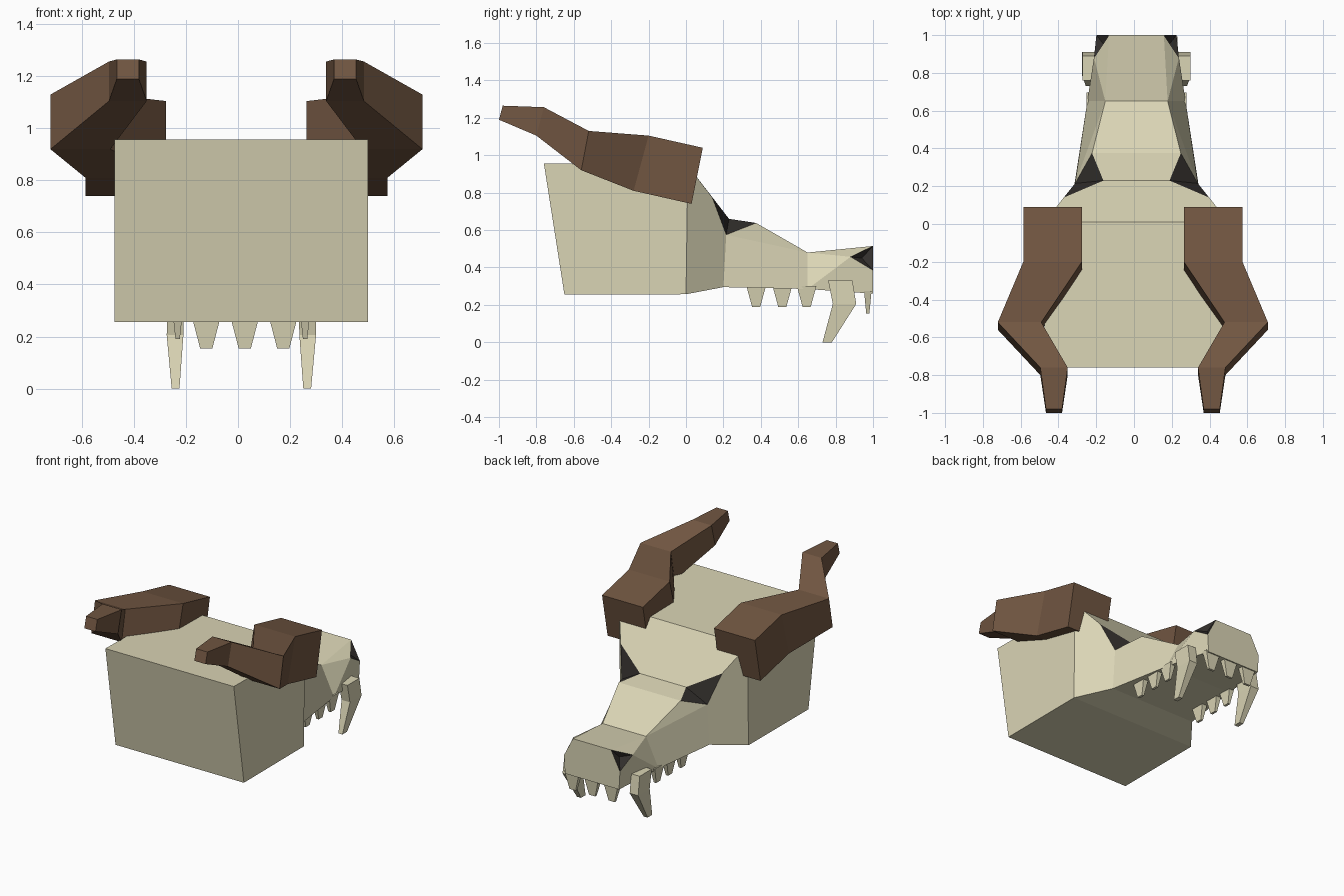
import bpy, bmesh

if "Cube" in bpy.data.objects:
    bpy.data.objects.remove(bpy.data.objects["Cube"])

def material(name, rgb):
    m = bpy.data.materials.new(name)
    m.diffuse_color = (*rgb, 1)
    m.use_nodes = True
    m.node_tree.nodes["Principled BSDF"].inputs["Base Color"].default_value = m.diffuse_color
    return m

BONE = material("bone", (0.70, 0.66, 0.46))
HORN = material("horn brown", (0.165, 0.093, 0.053))
DARK = material("socket dark", (0.032, 0.028, 0.025))
SKULL_X, HORN_X = 0.013, -0.006   # centre lines of skull and horns

def finish(name, bm, mats):
    bmesh.ops.recalc_face_normals(bm, faces=bm.faces)
    me = bpy.data.meshes.new(name)
    bm.to_mesh(me)
    bm.free()
    for m in mats:
        me.materials.append(m)
    ob = bpy.data.objects.new(name, me)
    bpy.context.collection.objects.link(ob)
    return ob

def loft(name, rings, mat):
    """Join rings of equal point count and cap both ends."""
    bm = bmesh.new()
    vs = [[bm.verts.new(p) for p in r] for r in rings]
    n = len(vs[0])
    for a, b in zip(vs, vs[1:]):
        for i in range(n):
            j = (i + 1) % n
            bm.faces.new((a[i], a[j], b[j], b[i]))
    bm.faces.new(vs[0])
    bm.faces.new(vs[-1])
    return finish(name, bm, [mat])

# Skull: landmarks of one half, mirrored
P = {
    "T0": (.487, -.76, .957), "B0": (.487, -.65, .255),   # back of cranium
    "T1": (.487, .01, .945), "B1": (.487, .0, .257),      # front of cranium
    "A": (.385, .14, .775), "B": (.175, .23, .66),        # eye socket
    "C": (.235, .375, .638), "D": (.325, .215, .575),
    "B2": (.33, .2, .295), "F": (.26, .65, .285),         # lower jaw line
    "E": (.165, .65, .48), "G": (.225, .88, .457),        # muzzle
    "H": (.145, 1.0, .515), "I": (.212, 1.0, .385),
    "J": (.205, 1.0, .26), "N": (.165, .94, .45),
}
bm = bmesh.new()
V = {(k, s): bm.verts.new((SKULL_X + s * x, y, z))
     for k, (x, y, z) in P.items() for s in (-1, 1)}
side_faces = ["T0 T1 B1 B0", "T1 A D B2 B1", "D C E", "D E F B2",
              "E G F", "G I J F", "E H G"]
dark_faces = ["A B D", "B C D", "G H N", "H I N", "I G N"]
for s in (-1, 1):
    for f in side_faces + dark_faces:
        face = bm.faces.new([V[k, s] for k in f.split()])
        face.material_index = int(f in dark_faces)
# strips crossing the centre line
for strip in ["T0 T1", "T1 A B", "B C", "C E", "E H", "H I J",
              "J F", "F B2", "B2 B1", "B1 B0", "B0 T0"]:
    ks = strip.split()
    bm.faces.new([V[k, 1] for k in ks] + [V[k, -1] for k in reversed(ks)])
finish("skull", bm, [BONE, DARK])

# Horns: (inner x, outer x, top y, top z, bottom y, bottom z)
horn = [(.27, .58, .09, 1.04, .03, .74),
        (.27, .58, -.20, 1.105, -.28, .81),
        (.485, .715, -.52, 1.13, -.56, .92),
        (.345, .49, -.76, 1.257, -.80, 1.105),
        (.375, .46, -.98, 1.265, -1.0, 1.19)]
for s, side in ((-1, "left"), (1, "right")):
    rings = [[(HORN_X + s * x, y, z) for x, y, z in
              ((a, yt, zt), (b, yt, zt), (b, yb, zb), (a, yb, zb))]
             for a, b, yt, zt, yb, zb in horn]
    loft(side + "_horn", rings, HORN)

def ring(x0, x1, y0, y1, z):
    return [(x0, y0, z), (x1, y0, z), (x1, y1, z), (x0, y1, z)]

def tooth(name, x, y, wx, wy, z0, z1):
    """Small tapered tooth hanging from z0 to z1."""
    loft(name, [ring(x - wx * k, x + wx * k, y - wy * k, y + wy * k, z)
                for k, z in ((1, z0), (.42, z1))], BONE)

for s, side in ((-1, "left"), (1, "right")):
    # Side teeth
    for i, y in enumerate((.375, .515, .645)):
        tooth(f"{side}_side_tooth_{i + 1}", SKULL_X + s * .245, y, .02, .052, .30, .19)
    # Curved fang
    fang = [(.22, .285, .76, .89, .33), (.223, .287, .785, .91, .205),
            (.238, .268, .73, .78, 0)]
    loft(side + "_fang", [ring(SKULL_X + s * a, SKULL_X + s * b, y0, y1, z)
                          for a, b, y0, y1, z in fang], BONE)

# Front teeth
for i in (-1, 0, 1):
    tooth(f"front_tooth_{i + 2}", SKULL_X + .013 + i * .148, .972, .055, .02, .275, .153)
